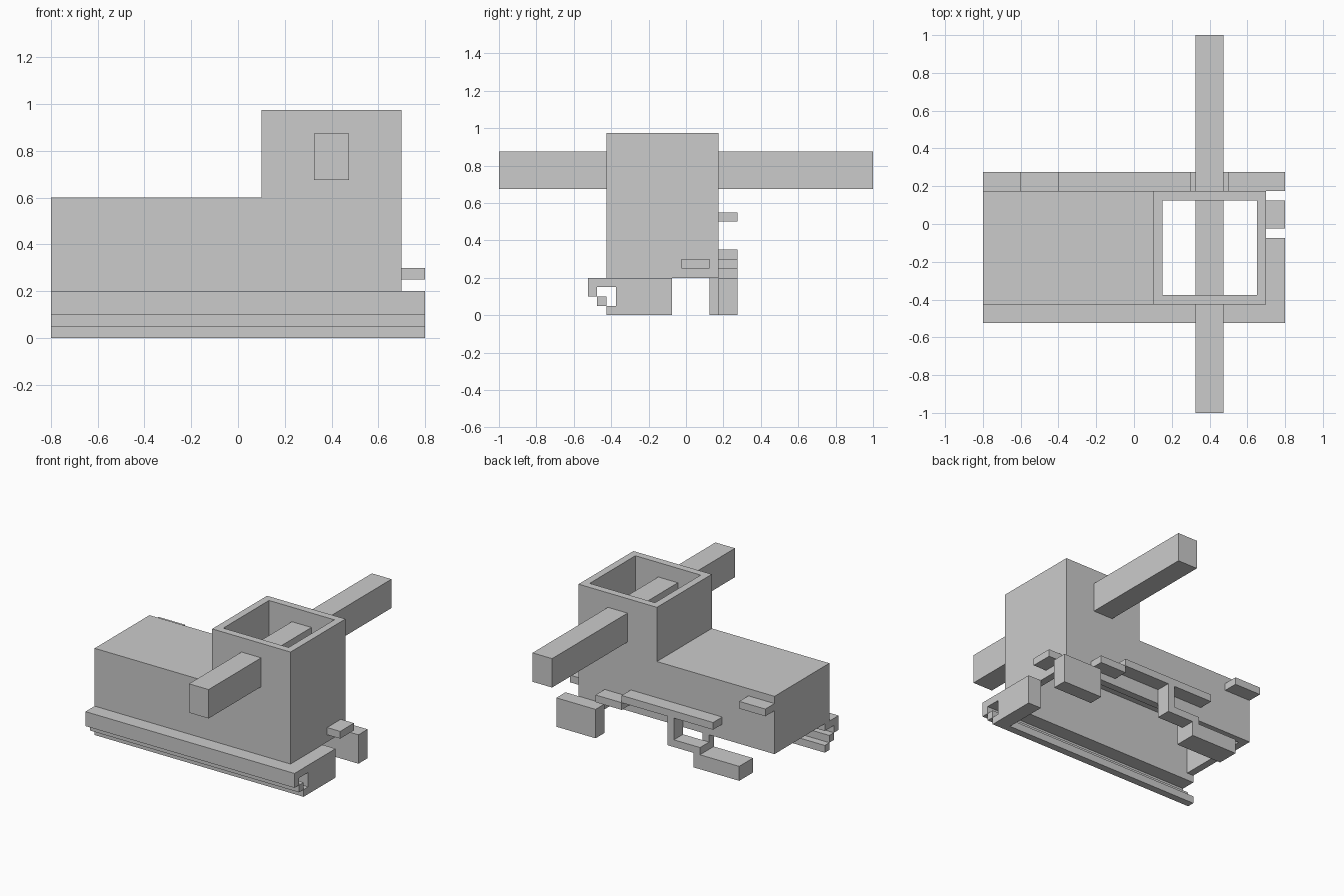
import bpy, bmesh

cube = bpy.data.objects.get("Cube")
if cube:
    bpy.data.objects.remove(cube, do_unlink=True)

grey = bpy.data.materials.new("light_grey")
grey.use_nodes = True
grey.diffuse_color = (0.6, 0.6, 0.6, 1)
grey.node_tree.nodes["Principled BSDF"].inputs["Base Color"].default_value = (0.6, 0.6, 0.6, 1)


def prism(name, points, depth):
    """Extrude a closed flat outline along a depth vector."""
    bm = bmesh.new()
    face = bm.faces.new([bm.verts.new(p) for p in points])
    ext = bmesh.ops.extrude_face_region(bm, geom=[face])
    verts = [v for v in ext["geom"] if isinstance(v, bmesh.types.BMVert)]
    bmesh.ops.translate(bm, verts=verts, vec=depth)
    bmesh.ops.recalc_face_normals(bm, faces=bm.faces)
    mesh = bpy.data.meshes.new(name)
    bm.to_mesh(mesh)
    bm.free()
    obj = bpy.data.objects.new(name, mesh)
    mesh.materials.append(grey)
    bpy.context.collection.objects.link(obj)
    return obj


def box(name, x, y, z):
    outline = [(x[0], y[0], z[0]), (x[1], y[0], z[0]),
               (x[1], y[1], z[0]), (x[0], y[1], z[0])]
    return prism(name, outline, (0, 0, z[1] - z[0]))


# Hollow shell: low body and open tower, thin walls, open underneath
WALL = 0.05
LEFT, STEP, RIGHT = -0.8, 0.1, 0.7
FRONT, BACK = -0.425, 0.175
BASE, ROOF, TOP = 0.2, 0.6, 0.975
side = [(LEFT, BASE), (RIGHT, BASE), (RIGHT, TOP), (STEP, TOP), (STEP, ROOF), (LEFT, ROOF)]
for name, y in (("front_wall", FRONT), ("back_wall", BACK - WALL)):
    prism(name, [(px, y, pz) for px, pz in side], (0, WALL, 0))
inner = (FRONT + WALL, BACK - WALL)
box("body_end_wall", (LEFT, LEFT + WALL), inner, (BASE, ROOF))
box("body_roof", (LEFT + WALL, STEP + WALL), inner, (ROOF - WALL, ROOF))
box("tower_inner_wall", (STEP, STEP + WALL), inner, (ROOF, TOP))
box("tower_outer_wall", (RIGHT - WALL, RIGHT), inner, (BASE, TOP))

# Cross beam through the tower
box("cross_beam", (0.325, 0.475), (-1, 1), (0.675, 0.875))

# Stepped front rail
full = (-0.8, 0.8)
hook = [(-0.525, 0.1), (-0.475, 0.1), (-0.475, 0.15),
        (-0.375, 0.15), (-0.375, 0.2), (-0.525, 0.2)]
prism("rail_hook", [(full[0], y, z) for y, z in hook], (1.6, 0, 0))
box("rail_middle_bar", full, (-0.475, -0.425), (0.05, 0.1))
box("rail_lower_bar", full, (-0.425, -0.375), (0, 0.05))
box("rail_end_block", (0.7, 0.8), (-0.375, -0.075), (0, 0.2))

# Tab on the tower end
box("end_tab", (0.7, 0.8), (-0.025, 0.125), (0.25, 0.3))

# Fittings along the back
ledge = (BACK, BACK + 0.1)
box("upper_back_tab", (-0.8, -0.6), ledge, (0.5, 0.55))
box("long_back_ledge", (-0.4, 0.3), ledge, (0.3, 0.35))
box("short_back_ledge", (0.3, 0.5), ledge, (0.25, 0.3))
box("back_corner_block", (0.5, 0.8), ledge, (0, 0.2))

# Hanging bracket under the long ledge
box("bracket_post", (-0.1, -0.05), ledge, (0.1, 0.3))
box("bracket_arm", (-0.3, -0.1), ledge, (0.1, 0.15))
box("bracket_stub", (-0.3, -0.25), (0.125, BACK), (0.1, 0.2))
box("bracket_foot", (-0.6, -0.25), (0.125, ledge[1]), (0, 0.1))
